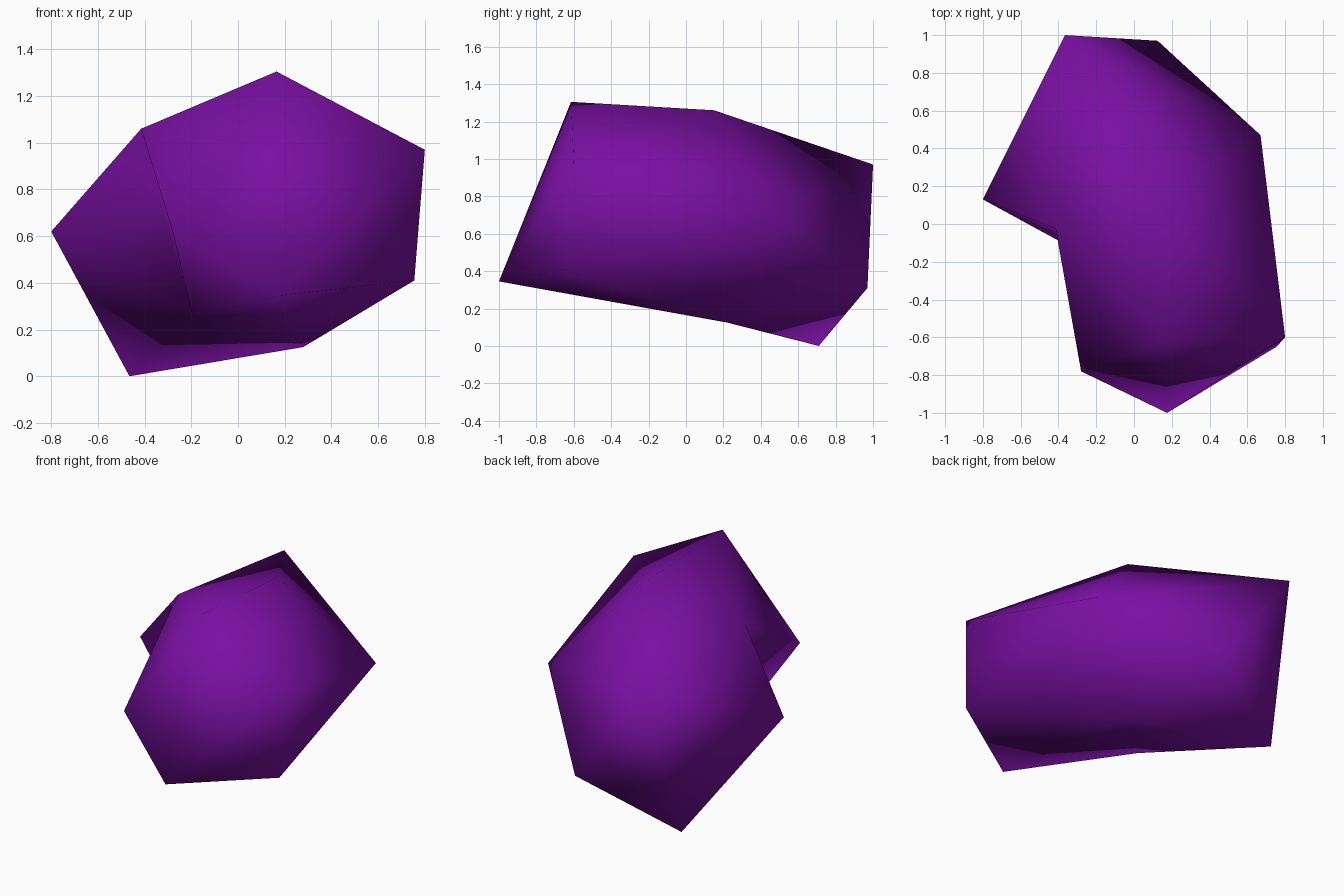
import bpy
import bmesh

if "Cube" in bpy.data.objects:
    bpy.data.objects.remove(bpy.data.objects["Cube"])

# Corner points of the crystal-like boulder
P = {
    "A": (0.165, -0.615, 1.305),   # peak
    "B": (-0.80, 0.13, 0.62),      # left spur
    "C": (0.80, -0.60, 0.97),
    "D": (0.175, -1.00, 0.345),    # front tip
    "E": (-0.365, 1.00, 0.97),
    "F": (0.125, 0.97, 0.31),
    "G": (-0.465, 0.71, 0.0),      # foot
    "H": (0.28, 0.22, 0.125),
    "I": (-0.415, -0.025, 1.06),
    "J": (0.755, -0.65, 0.41),
    "K": (0.67, 0.47, 0.71),
    "L": (-0.28, -0.78, 0.62),
    "M": (0.175, 0.15, 1.26),
    "N": (-0.195, -0.20, 0.257),   # centre of the pressed-in hollow
}

purple = bpy.data.materials.new("deep purple")
purple.diffuse_color = (0.19, 0.005, 0.36, 1.0)
purple.use_nodes = True
purple.node_tree.nodes["Principled BSDF"].inputs["Base Color"].default_value = purple.diffuse_color

bm = bmesh.new()
V = {k: bm.verts.new(co) for k, co in P.items()}


def fan(hub, rim):
    """Triangles from one hub corner to each rim edge."""
    for a, b in zip(rim, rim[1:]):
        bm.faces.new((V[hub], V[a], V[b]))


fan("M", "ACKEIA")     # top
fan("N", "LDHGBIL")    # hollow on the left underside
fan("D", "LACJH")      # front
fan("K", "CJHFE")      # right side
fan("E", "FGBI")       # back and left
fan("A", "LI")         # front left facet
fan("H", "GF")         # facet beside the foot
bmesh.ops.recalc_face_normals(bm, faces=bm.faces)

# Soft shading across all facets
for f in bm.faces:
    f.smooth = True

mesh = bpy.data.meshes.new("boulder")
bm.to_mesh(mesh)
bm.free()
mesh.materials.append(purple)
boulder = bpy.data.objects.new("boulder", mesh)
bpy.context.collection.objects.link(boulder)
